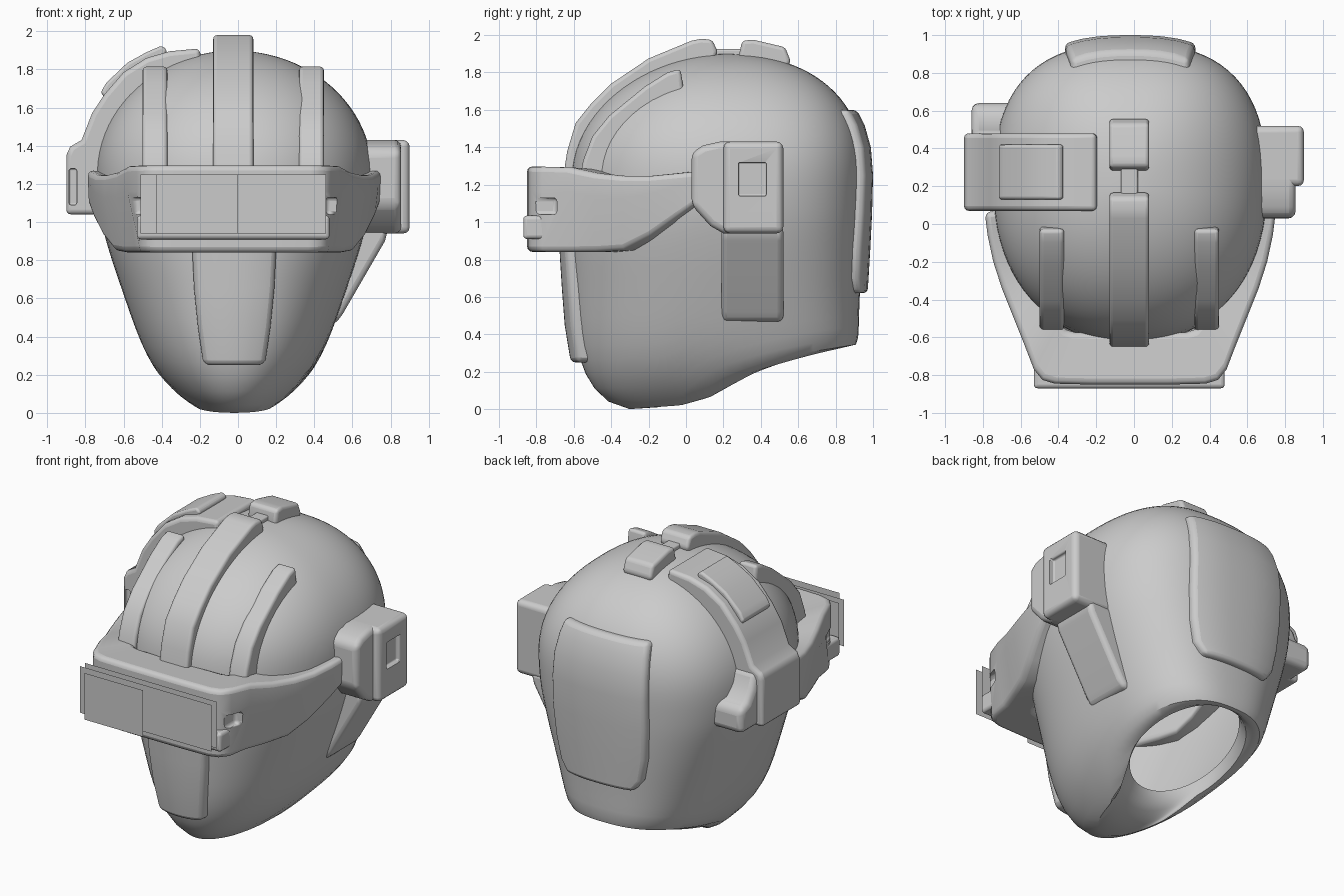
import bpy, bmesh
from math import sin, cos, pi

if "Cube" in bpy.data.objects:
    bpy.data.objects.remove(bpy.data.objects["Cube"])

CX = -0.02   # helmet mid-plane (side gear makes the model asymmetric)
NF, NB = 2.2, 2.6   # superellipse exponents of the front and back shell halves
# shell below the brow: z, half width, front y, back y
LOW = [(0, .14, -.34, .90), (.04, .26, -.45, .90), (.1, .33, -.505, .91), (.25, .44, -.57, .92),
       (.4, .505, -.60, .925), (.6, .575, -.615, .93), (.85, .66, -.635, .945), (1.05, .715, -.64, .955),
       (1.25, .73, -.62, .96)]
RIM = [(-1, -.04), (-.36, -.03), (-.26, .02), (-.14, .11), (0, .18), (.3, .25), (.6, .29), (1, .32)]


def interp(table, t):
    for a, b in zip(table, table[1:]):
        if t <= b[0]:
            k = max(0, (t - a[0]) / (b[0] - a[0]))
            return [p + (q - p) * k for p, q in zip(a[1:], b[1:])]
    return list(table[-1][1:])


def section(z):
    """half width, front y, back y, centre y of the shell at height z"""
    w, f, b = interp(LOW, min(z, 1.25))
    if z > 1.25:
        h = min(1, (z - 1.25) / .65)
        g = lambda p: max(0, 1 - h ** p) ** (1 / p)
        return w * g(2), .2 + (f - .2) * g(1.9), .2 + (b - .2) * g(2.3), .2
    return w, f, b, .2


def shell_point(a, z):
    w, f, b, c = section(z)
    s, k = sin(a), -cos(a)
    n = NB if k > 0 else NF
    x = w * abs(s) ** (2 / n) * (1 if s > 0 else -1)
    return (CX + x, c + ((b - c) if k > 0 else (f - c)) * abs(k) ** (2 / n), z)


def finish(name, bm, bevel=0, subsurf=0, cut=None, angle=40):
    bmesh.ops.recalc_face_normals(bm, faces=bm.faces)
    me = bpy.data.meshes.new(name)
    bm.to_mesh(me)
    bm.free()
    ob = bpy.data.objects.new(name, me)
    bpy.context.collection.objects.link(ob)
    if bevel:
        m = ob.modifiers.new("bevel", 'BEVEL')
        m.width, m.segments, m.limit_method, m.angle_limit = bevel, 3, 'ANGLE', .7
    if subsurf:
        m = ob.modifiers.new("smooth", 'SUBSURF')
        m.levels = m.render_levels = subsurf
    for c in cut or []:
        m = ob.modifiers.new("cut", 'BOOLEAN')
        m.object, m.operation, m.solver = c, 'DIFFERENCE', 'EXACT'
    bpy.ops.object.select_all(action='DESELECT')
    bpy.context.view_layer.objects.active = ob
    ob.select_set(True)
    bpy.ops.object.shade_smooth_by_angle(angle=angle * pi / 180)
    if bevel:
        ob.modifiers.new("normals", 'WEIGHTED_NORMAL').keep_sharp = True
    return ob


def loft(rings, close=True, caps=False):
    bm = bmesh.new()
    vs = [[bm.verts.new(p) for p in r] for r in rings]
    n = len(rings[0])
    for r, q in zip(vs, vs[1:]):
        for i in range(n if close else n - 1):
            j = (i + 1) % n
            bm.faces.new((r[i], r[j], q[j], q[i]))
    if caps:
        bm.faces.new(vs[0])
        bm.faces.new(vs[-1])
    return bm


def prism(name, pts, lo, hi, axis, **kw):
    """extrude a (y,z) profile along x, or an (x,z) profile along y"""
    mk = (lambda p, d: (d, p[0], p[1])) if axis == 'x' else (lambda p, d: (p[0], d, p[1]))
    return finish(name, loft([[mk(p, d) for p in pts] for d in (lo, hi)], caps=True), **kw)


def box(name, x, y, z, **kw):
    return prism(name, [(y[0], z[0]), (y[1], z[0]), (y[1], z[1]), (y[0], z[1])], x[0], x[1], 'x', **kw)


def cutter(name, x, y, z, bevel=.01):
    ob = box(name, x, y, z, bevel=bevel)
    ob.hide_render = True
    ob.hide_set(True)
    return ob


# shell: lofted rings from the neck hole over the rim to the crown
SEG, LEV = 40, 20
angs = [2 * pi * (i + .5) / SEG for i in range(SEG)]
rings = []
for k, up in ((.92, .1), (1, .0)):
    rings.append([(CX + .33 * k * sin(a), .45 - .4 * k * cos(a), .2 - .15 * cos(a) + up) for a in angs])
for j in range(LEV + 1):
    t = min(sin(j / LEV * pi / 2), .9995)
    rings.append([])
    for a in angs:
        zb = interp(RIM, -cos(a))[0]
        rings[-1].append(shell_point(a, zb + (1.9 - zb) * t))
bm = loft(rings)
bm.verts.ensure_lookup_table()
bm.faces.new(bm.verts[-SEG:])
finish("helmet_shell", bm, subsurf=1, angle=60)


# plates that follow the shell surface: rows of (z, half width)
def plate(name, rows, front, off):
    sgn, n = (-1, NF) if front else (1, NB)
    grids = []
    for z, hw in rows:
        w, f, b, c = section(z)
        out = []
        for i in range(9):
            x = hw * (i / 4 - 1)
            r = (1 - (abs(x) / w) ** n) ** (1 / n)
            out.append((CX + x, c + ((f - c) if front else (b - c)) * r + sgn * off, z))
        grids.append(out + [(x, y - sgn * (off + .05), z) for x, y, z in reversed(out)])
    finish(name, loft(grids, caps=True), bevel=.025)


plate("chin_plate", [(.25, .15), (.28, .165), (.45, .19), (.65, .21), (.95, .225)], True, .045)
plate("back_plate", [(.62, .24), (.7, .3), (.85, .33), (1.05, .345), (1.25, .345), (1.4, .34),
                     (1.52, .325), (1.6, .31)], False, .04)

# crest strips over the crown
prism("centre_crest", [(-.66, 1.22), (-.635, 1.38), (-.59, 1.53), (-.51, 1.63), (-.4, 1.74), (-.2, 1.875),
                       (.03, 1.97), (.08, 1.98), (.14, 1.975), (.17, 1.91), (.12, 1.8), (-.2, 1.65),
                       (-.45, 1.4), (-.5, 1.22)], -.13, .08, 'x', bevel=.02)
prism("rear_crest", [(.28, 1.88), (.3, 1.97), (.36, 1.975), (.53, 1.935), (.56, 1.86), (.5, 1.75), (.3, 1.75)],
      -.13, .08, 'x', bevel=.02)
box("crest_link", (-.07, .02), (.1, .35), (1.85, 1.925), bevel=.01)
for side, x in (("left", -.5), ("right", .32)):
    prism(side + "_crest", [(-.57, 1.22), (-.55, 1.33), (-.5, 1.46), (-.41, 1.57), (-.22, 1.725), (-.1, 1.8),
                            (-.03, 1.82), (-.02, 1.76), (0, 1.6), (-.2, 1.45), (-.36, 1.22)],
          x, x + .13, 'x', bevel=.02)

# wraparound visor swept along a U path, thinner towards the ears
half = [(.2, -.85), (.4, -.845), (.465, -.825), (.51, -.77), (.56, -.64), (.62, -.49), (.68, -.34),
        (.725, -.2), (.755, -.06), (.77, .06)]
path = [(-x, y) for x, y in reversed(half)] + half
ZS = [(-.85, .84, 1.3), (-.62, .84, 1.295), (-.5, .84, 1.265), (-.36, .84, 1.25), (-.2, .92, 1.25), (.06, 1.1, 1.275)]
rings = []
for x, y in path:
    zb, zt = interp(ZS, y)
    k = .92 + .08 * (zb - .84) / .26
    kx = k if abs(x) > .51 else .97
    ix, iy = x * .74, .2 + (y - .2) * .74
    rings.append([(CX + x * kx, y, zb), (CX + x, y, zb + .7 * (zt - zb)), (CX + x, y, zt),
                  (CX + ix, iy, zt - .02), (CX + ix * .95, iy, zb)])
slots = [cutter("visor_slot_cutter", (CX + s * .53 - .05, CX + s * .53 + .05), (-1, -.69), (1.04, 1.13), bevel=.02)
         for s in (-1, 1)]
finish("visor", loft(rings, caps=True), bevel=.03, cut=slots)
box("visor_lower_bar", (-.53, .48), (-.87, -.7), (.91, 1.035), bevel=.02)

# floating glass panels in front of the visor
for i, (x0, x1, y) in enumerate(((-.43, 0, -1), (-.51, .46, -.935), (-.51, .46, -.88))):
    finish("glass_panel_%d" % i, loft([[(x0, y, .94), (x1, y, .94)], [(x0, y, 1.25), (x1, y, 1.25)]], close=False))

# right ear unit with its hanging strap
dent = cutter("ear_dent_cutter", (.865, 1), (.28, .43), (1.14, 1.32))
prism("ear_box", [(.2, 1.43), (.52, 1.43), (.52, .94), (.2, .94)], .6, .9, 'x', bevel=.035, cut=[dent])
prism("ear_front", [(.03, 1.37), (.09, 1.41), (.18, 1.43), (.3, 1.43), (.3, .94), (.2, .94), (.13, .98), (.03, 1.09)],
      .6, .855, 'x', bevel=.035)
prism("ear_strap", [(.79, .98), (.77, .9), (.55, .52), (.51, .465), (.45, .47), (.42, .55), (.58, .98)],
      .19, .52, 'y', bevel=.04)

# left over-head band with raised pad and foot
hole = cutter("foot_slot_cutter", (-.885, -.845), (0, .1), (1.09, 1.28))
prism("side_band", [(-.9, 1.04), (-.9, 1.35), (-.88, 1.395), (-.82, 1.43), (-.765, 1.57), (-.7, 1.67), (-.6, 1.785),
                    (-.48, 1.86), (-.36, 1.895), (-.2, 1.91), (-.19, 1.8), (-.45, 1.68), (-.62, 1.48), (-.67, 1.3),
                    (-.67, 1.04)], .07, .48, 'y', bevel=.025, cut=[hole])
prism("band_pad", [(-.72, 1.68), (-.69, 1.73), (-.58, 1.835), (-.48, 1.89), (-.4, 1.925), (-.37, 1.9),
                   (-.4, 1.84), (-.6, 1.74), (-.69, 1.64)], .13, .42, 'y', bevel=.015)
prism("band_foot", [(.3, 1.04), (.64, 1.04), (.64, 1.2), (.57, 1.23), (.52, 1.3), (.48, 1.4), (.3, 1.4)],
      -.86, -.6, 'x', bevel=.04)
